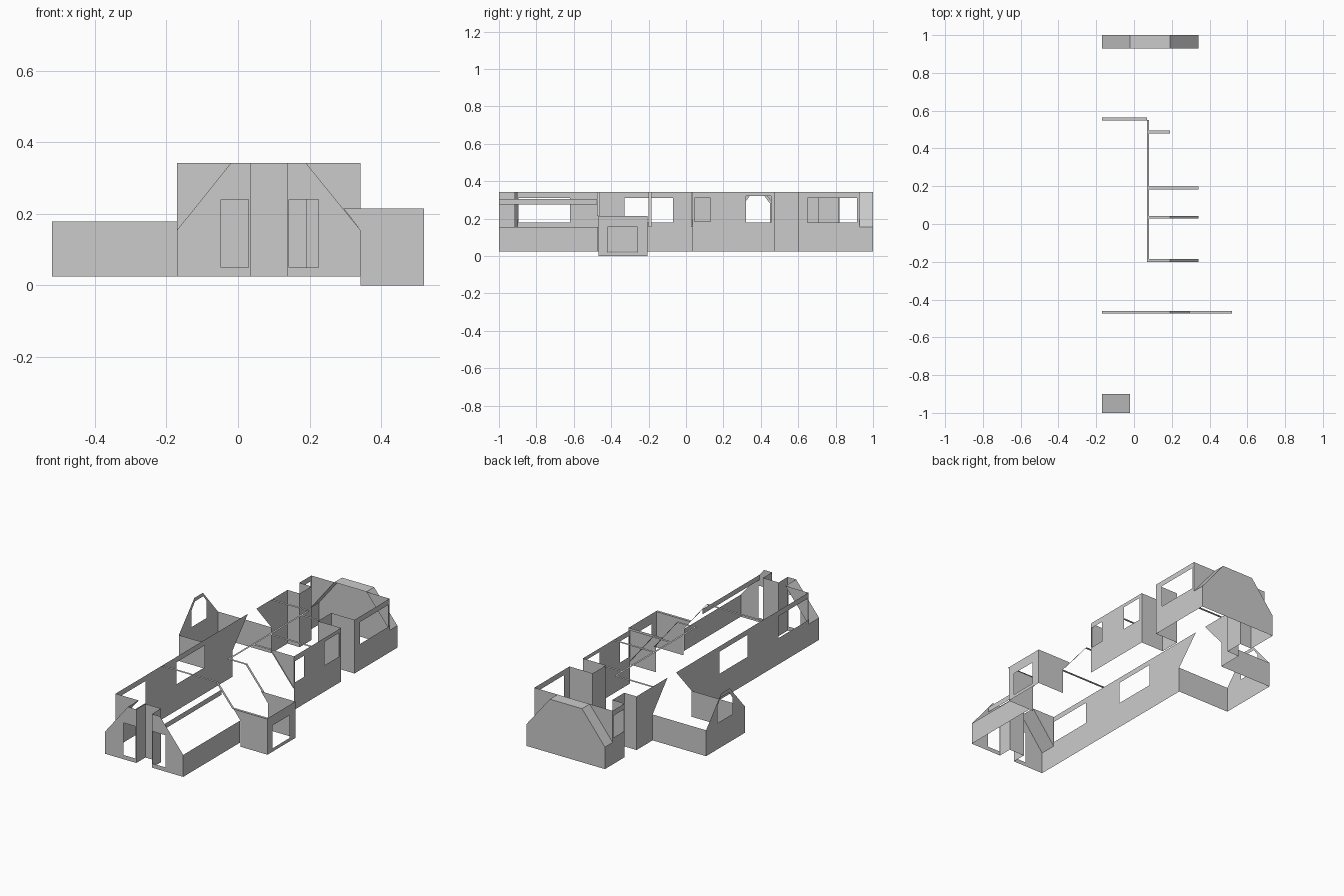
import bpy
from mathutils import Vector
from mathutils.geometry import tessellate_polygon

if "Cube" in bpy.data.objects:
    bpy.data.objects.remove(bpy.data.objects["Cube"])

X0, X1, XO = -0.17, 0.342, 0.52      # left wall, right wall, outer reach
B, K, T, E = 0.025, 0.155, 0.342, 0.178  # base, knee wall, top, wing eave


def make(name, verts, faces):
    mesh = bpy.data.meshes.new(name)
    mesh.from_pydata([tuple(v) for v in verts], [], faces)
    mesh.update()
    obj = bpy.data.objects.new(name, mesh)
    bpy.context.collection.objects.link(obj)
    return obj


def rect(a, b, lo=B, hi=T):
    return [(a, lo), (b, lo), (b, hi), (a, hi)]


def panel(name, axis, pos, outline, holes=()):
    """Thin upright sheet on a plane x=pos or y=pos, with window openings."""
    loops = [[Vector((u, v, 0)) for u, v in lp] for lp in [outline, *holes]]
    flat = [p for lp in loops for p in lp]
    tris = tessellate_polygon(loops)
    verts = [(pos, p.x, p.y) if axis == 'x' else (p.x, pos, p.y) for p in flat]
    return make(name, verts, [tuple(t) for t in tris])


def sweep(name, path, lift):
    """Sheet made by joining each path point to its lifted copy."""
    n = len(path)
    verts = list(path) + [Vector(p) + Vector(lift) for p in path]
    return make(name, verts, [(i, i + 1, n + i + 1, n + i) for i in range(n - 1)])


def wall_run(name, plan, lo=B, hi=T):
    return sweep(name, [(x, y, lo) for x, y in plan], (0, 0, hi - lo))


def strip(name, profile, y, w=0.015):
    """Narrow wall cap following an x-z profile."""
    return sweep(name, [(x, y, z) for x, z in profile], (0, w, 0))


# Front gable, in two halves either side of the entrance recess
panel("front_gable_left", 'y', -1,
      [(X0, B), (0.035, B), (0.035, T), (-0.02, T), (X0, K)],
      [rect(-0.048, 0.03, 0.05, 0.24)])
panel("front_gable_right", 'y', -1,
      [(0.137, B), (X1, B), (X1, K), (0.19, T), (0.137, T)],
      [rect(0.142, 0.225, 0.05, 0.24)])
wall_run("front_recess", [(0.035, -1), (0.035, -0.915), (0.137, -0.915), (0.137, -1)])
sweep("front_roof_slope", [(X0, -1, K), (-0.02, -1, T)], (0, 0.1, 0))

# Rear gable with the short roof band
panel("rear_gable", 'y', 1,
      [(X0, B), (X1, B), (X1, K), (0.19, T), (-0.02, T), (X0, K)])
strip("rear_roof_band", [(X0, K), (-0.02, T), (0.19, T), (X1, K)], 0.928, 0.072)

# Triangular dormer cheeks
left_cheek = [(X0, K), (-0.02, T), (X0, T)]
right_cheek = [(X1, K), (X1, T), (0.19, T)]
for name, y, tri in (("front_left_cheek", -0.9, left_cheek),
                     ("rear_left_cheek", 0.928, left_cheek),
                     ("rear_right_cheek", 0.928, right_cheek),
                     ("middle_right_cheek", 0.035, right_cheek)):
    panel(name, 'y', y, tri)

# Left side walls
panel("left_long_wall", 'x', X0,
      [(-1, B), (0.19, B), (0.19, E), (0.335, T), (-0.9, T), (-0.9, K), (-1, K)],
      [rect(-0.895, -0.62, 0.18, 0.31), rect(-0.33, -0.07, 0.18, 0.31)])
panel("left_valley_wall", 'x', X0,
      [(0.555, B), (0.705, B), (0.705, T), (0.415, T), (0.555, E)])
panel("left_rear_wall", 'x', X0,
      [(0.815, B), (1, B), (1, K), (0.928, K), (0.928, T), (0.815, T)],
      [rect(0.82, 0.92, 0.18, 0.31)])
wall_run("left_recess", [(X0, 0.705), (-0.09, 0.705), (-0.09, 0.815), (X0, 0.815)])

# Left wing with its gable end
for name, y in (("wing_front_wall", 0.19), ("wing_back_wall", 0.555)):
    wall_run(name, [(X0, y), (-XO, y)], B, E)
panel("wing_gable", 'x', -XO,
      [(0.19, B), (0.555, B), (0.555, E), (0.415, T), (0.335, T), (0.19, E)],
      [[(0.31, 0.18), (0.45, 0.18), (0.45, 0.28), (0.42, 0.32),
        (0.34, 0.32), (0.31, 0.28)]])

# Right side walls
wall_run("right_front_wall", [(X1, -1), (X1, -0.47)], B, K)
panel("right_middle_wall", 'x', X1, rect(0.035, 0.475),
      [rect(0.045, 0.13, 0.185, 0.31), rect(0.32, 0.455, 0.18, 0.32)])
wall_run("right_recess", [(X1, 0.475), (0.19, 0.475), (0.19, 0.6), (X1, 0.6)])
panel("right_rear_wall", 'x', X1,
      [(0.6, B), (1, B), (1, K), (0.928, K), (0.928, T), (0.6, T)],
      [rect(0.65, 0.915, 0.18, 0.31)])

# Right bay
for name, y in (("bay_front", -0.467), ("bay_back", -0.207)):
    panel(name, 'y', y, [(X1, 0), (XO, 0), (XO, 0.215), (0.295, 0.215), (X1, K)])
panel("bay_side", 'x', XO, rect(-0.467, -0.207, 0, 0.215),
      [rect(-0.42, -0.26, 0.02, K)])

# Beam along the open roof slope
wall_run("roof_beam", [(0.22, -1), (0.22, -0.467)], 0.275, 0.305)

# Narrow caps over the partition lines
strip("front_partition_cap", [(X0, T), (0.19, T), (0.295, 0.215), (XO, 0.215)], -0.475)
strip("bay_partition_cap", [(0.07, T), (0.19, T), (X1, K)], -0.2)
strip("middle_partition_cap", [(0.07, T), (0.19, T), (X1, K)], 0.028)
strip("cross_partition_cap", [(0.07, T), (X1, T)], 0.183)
strip("short_partition_cap", [(0.07, T), (0.19, T)], 0.48)
strip("rear_partition_cap", [(X0, T), (0.07, T)], 0.548)
strip("corridor_cap", [(0.068, T), (0.08, T)], -0.2, 0.75)
